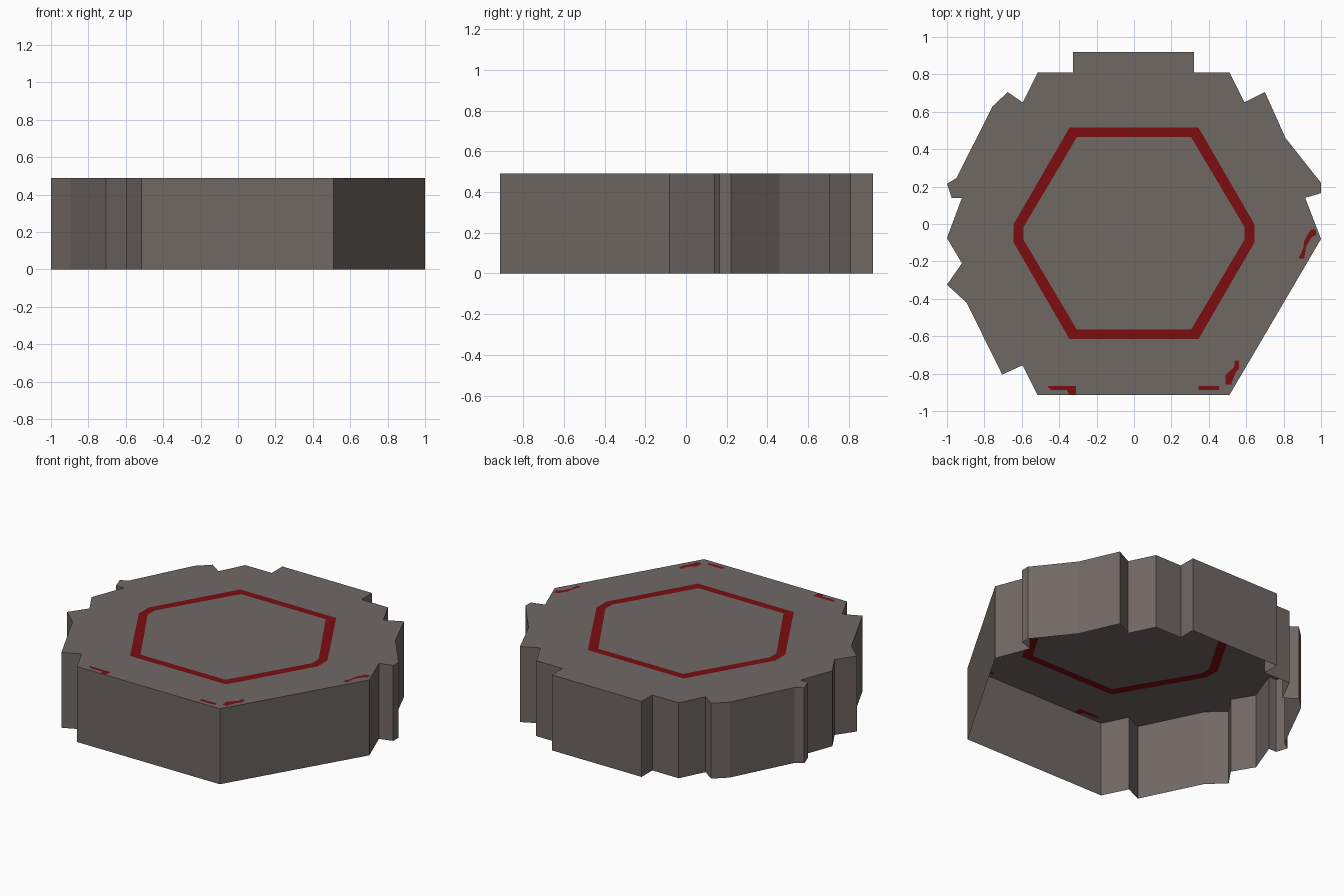
import bpy
import bmesh
from mathutils import Vector
from mathutils.geometry import delaunay_2d_cdt

if "Cube" in bpy.data.objects:
    bpy.data.objects.remove(bpy.data.objects["Cube"])

H = 0.49  # height of the open-bottomed shell


def material(name, rgb):
    m = bpy.data.materials.new(name)
    m.diffuse_color = (*rgb, 1)
    m.use_nodes = True
    m.node_tree.nodes["Principled BSDF"].inputs["Base Color"].default_value = m.diffuse_color
    return m


STONE = material("warm grey", (0.163, 0.140, 0.130))
RED = material("dark red", (0.200, 0.004, 0.005))


def ccw(pts):
    area = sum(a[0] * b[1] - b[0] * a[1] for a, b in zip(pts, pts[1:] + pts[:1]))
    return pts if area > 0 else pts[::-1]


def hexagon(half_w, flat_x, top, bottom, tip):
    mid = (top + bottom) / 2
    right = [(flat_x, top), (half_w, mid + tip), (half_w, mid - tip), (flat_x, bottom)]
    return right + [(-x, y) for x, y in reversed(right)]


def make_object(name, bm):
    mesh = bpy.data.meshes.new(name)
    bm.to_mesh(mesh)
    bm.free()
    mesh.materials.append(STONE)
    mesh.materials.append(RED)
    obj = bpy.data.objects.new(name, mesh)
    bpy.context.collection.objects.link(obj)


# Broken hexagonal outline, clockwise from the back tab
outline = ccw([
    (-0.325, 0.92), (0.32, 0.92), (0.32, 0.81), (0.51, 0.81), (0.59, 0.65),
    (0.70, 0.705), (0.81, 0.46), (1.0, 0.22), (1.0, 0.165), (0.915, 0.14),
    (1.0, -0.08), (0.51, -0.915), (-0.515, -0.915), (-0.595, -0.755),
    (-0.705, -0.805), (-0.895, -0.42), (-1.0, -0.325), (-0.92, -0.21),
    (-1.0, -0.075), (-0.92, 0.14), (-0.975, 0.14), (-1.0, 0.215),
    (-0.95, 0.245), (-0.755, 0.63), (-0.675, 0.705), (-0.595, 0.65),
    (-0.515, 0.81), (-0.325, 0.81)])

# Red hexagon ring and the small red traces near the rim
ring_outer = ccw(hexagon(0.643, 0.345, 0.515, -0.615, 0.05))
ring_inner = ccw(hexagon(0.590, 0.305, 0.465, -0.565, 0.035))
traces = [ccw(p) for p in (
    [(-0.465, -0.865), (-0.31, -0.865), (-0.31, -0.912), (-0.345, -0.912),
     (-0.36, -0.888), (-0.44, -0.888)],
    [(0.345, -0.865), (0.455, -0.865), (0.455, -0.888), (0.345, -0.888)],
    [(0.488, -0.81), (0.488, -0.858), (0.52, -0.858), (0.54, -0.80),
     (0.562, -0.77), (0.562, -0.73), (0.538, -0.73), (0.535, -0.765)],
    [(0.88, -0.185), (0.91, -0.185), (0.92, -0.12), (0.95, -0.07),
     (0.972, -0.06), (0.972, -0.03), (0.945, -0.03), (0.91, -0.09),
     (0.905, -0.13)])]

# Deck: one flat sheet with the red shapes cut in
loops = [outline, ring_outer, ring_inner] + traces
points, faces = [], []
for loop in loops:
    faces.append(list(range(len(points), len(points) + len(loop))))
    points += [Vector(p) for p in loop]
verts, _, tris, _, _, origin = delaunay_2d_cdt(points, [], faces, 1, 1e-5)

bm = bmesh.new()
bv = [bm.verts.new((v.x, v.y, H)) for v in verts]
for tri, src in zip(tris, origin):
    f = bm.faces.new([bv[i] for i in tri])
    in_ring = 1 in src and 2 not in src
    f.material_index = int(in_ring or any(s > 2 for s in src))
    f.normal_update()
    if f.normal.z < 0:
        f.normal_flip()
bmesh.ops.dissolve_limit(bm, angle_limit=0.01, verts=[], edges=bm.edges[:],
                         delimit={'MATERIAL'})
bmesh.ops.triangulate(bm, faces=bm.faces[:])
make_object("deck", bm)

# Skirt: single-sheet wall around the outline, open below
bm = bmesh.new()
low = [bm.verts.new((x, y, 0)) for x, y in outline]
high = [bm.verts.new((x, y, H)) for x, y in outline]
for i in range(len(outline)):
    j = (i + 1) % len(outline)
    bm.faces.new((low[i], low[j], high[j], high[i]))
make_object("outer_wall", bm)
